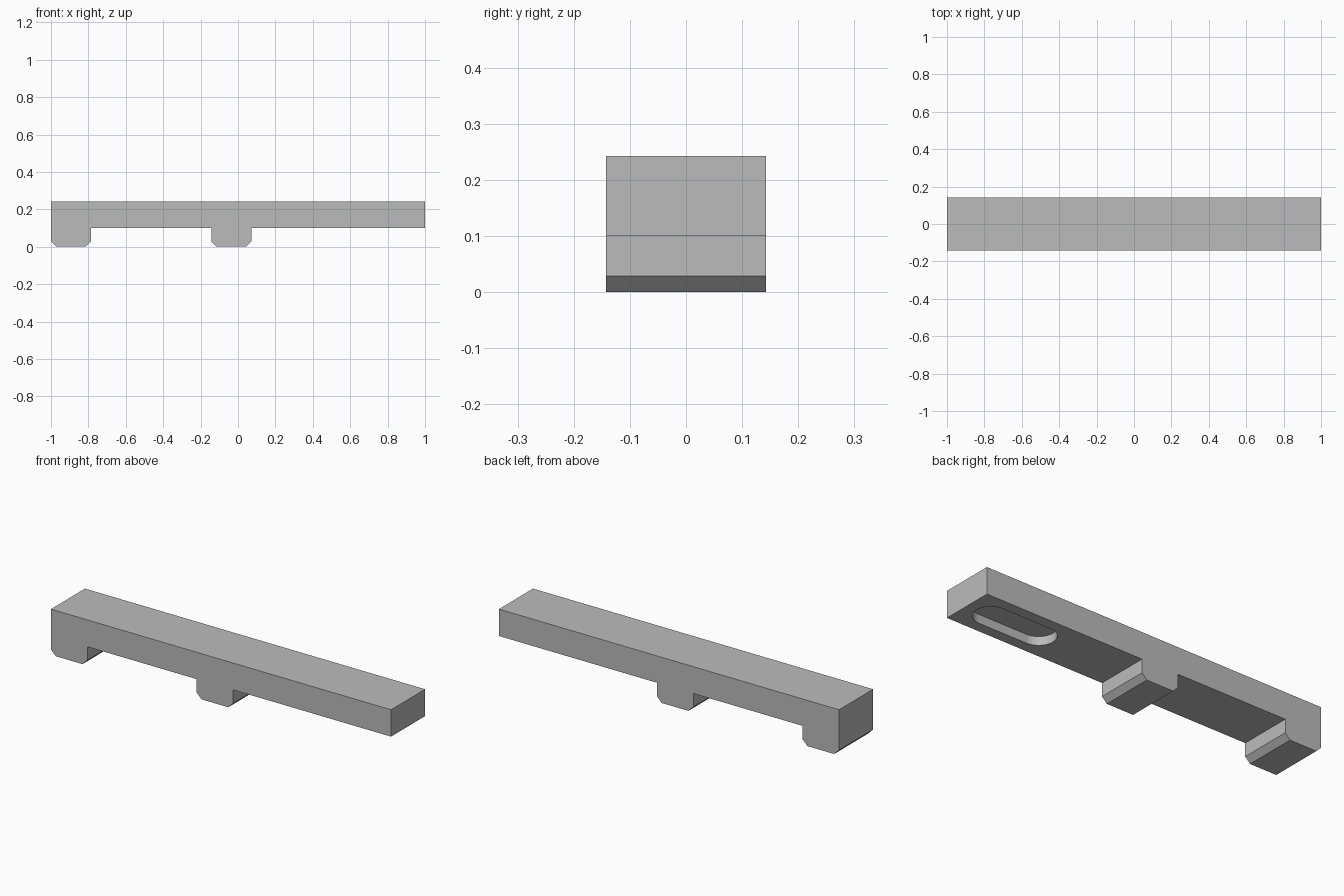
import bpy
import bmesh
from math import sin, cos, pi, radians

cube = bpy.data.objects.get("Cube")
if cube:
    bpy.data.objects.remove(cube, do_unlink=True)

U = 1 / 14            # one design unit
WIDTH = 4 * U
TOP = 3.4 * U
UNDERSIDE = 1.4 * U
CHAMFER = 0.4 * U
FOOT = 3 * U

grey = bpy.data.materials.new("plain grey")
grey.use_nodes = True
colour = (0.5, 0.5, 0.5, 1)
grey.diffuse_color = colour
grey.node_tree.nodes["Principled BSDF"].inputs["Base Color"].default_value = colour


def prism(name, outline, offset):
    """Extrude a closed outline of 3D points along an offset vector."""
    bm = bmesh.new()
    face = bm.faces.new([bm.verts.new(p) for p in outline])
    extruded = bmesh.ops.extrude_face_region(bm, geom=[face])["geom"]
    moved = [g for g in extruded if isinstance(g, bmesh.types.BMVert)]
    bmesh.ops.translate(bm, verts=moved, vec=offset)
    bmesh.ops.recalc_face_normals(bm, faces=bm.faces)
    mesh = bpy.data.meshes.new(name)
    bm.to_mesh(mesh)
    bm.free()
    mesh.materials.append(grey)
    obj = bpy.data.objects.new(name, mesh)
    bpy.context.collection.objects.link(obj)
    return obj


def foot(x):
    """Chamfered foot profile from its left edge x, without the corner at the end wall."""
    return [(x, CHAMFER), (x + CHAMFER, 0), (x + FOOT - CHAMFER, 0),
            (x + FOOT, CHAMFER), (x + FOOT, UNDERSIDE)]


# Bar with an end foot and a middle foot, as one side profile
profile = [(-1, TOP)] + foot(-1) + [(-2 * U, UNDERSIDE)] + foot(-2 * U)
profile += [(1, UNDERSIDE), (1, TOP)]
bar = prism("bar_with_feet", [(x, -WIDTH / 2, z) for x, z in profile], (0, WIDTH, 0))

# Blind rounded slot in the underside near the free end
STEPS = 24
radius, half_length, depth = 1.2 * U, 2 * U, 0.65 * U
slot = []
for side in (1, -1):
    for i in range(STEPS + 1):
        a = pi * i / STEPS - pi / 2
        slot.append((10 * U + side * (half_length + radius * cos(a)),
                     side * radius * sin(a), UNDERSIDE - U))
cutter = prism("slot_cutter", slot, (0, 0, U + depth))
cutter.hide_render = True
cutter.hide_viewport = True

cut = bar.modifiers.new("slot", "BOOLEAN")
cut.operation = "DIFFERENCE"
cut.solver = "EXACT"
cut.object = cutter

# Apply the cut, then smooth only the rounded slot ends
bpy.context.view_layer.objects.active = bar
bar.select_set(True)
bpy.ops.object.modifier_apply(modifier=cut.name)
bpy.data.objects.remove(cutter, do_unlink=True)
bpy.ops.object.shade_smooth_by_angle(angle=radians(30))
